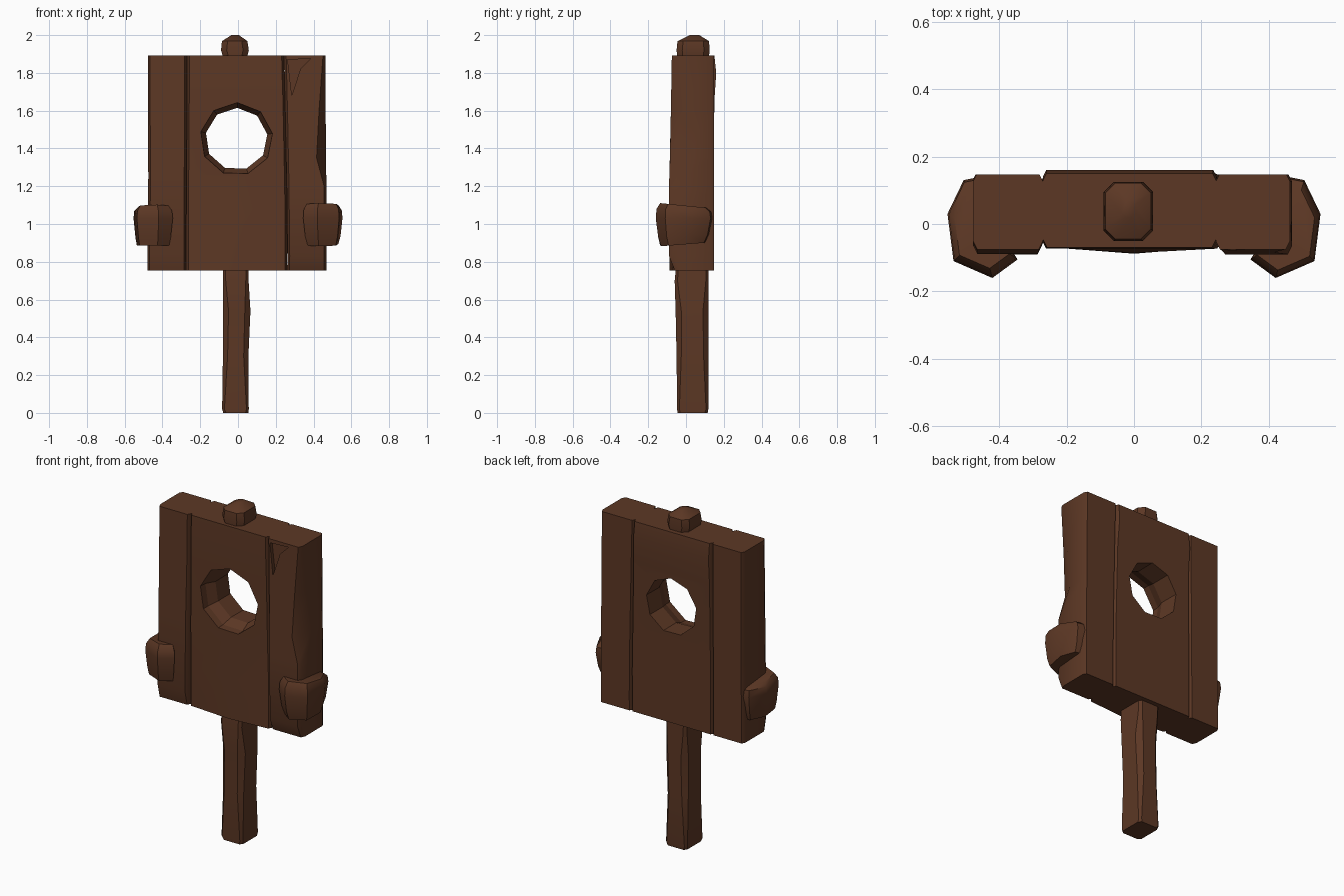
import bpy, bmesh, math
from mathutils import Vector

old = bpy.data.objects.get("Cube")
if old:
    bpy.data.objects.remove(old, do_unlink=True)

wood = bpy.data.materials.new("dark brown wood")
wood.use_nodes = True
BROWN = (0.108, 0.039, 0.018, 1)
wood.diffuse_color = BROWN
shader = wood.node_tree.nodes["Principled BSDF"]
shader.inputs["Base Color"].default_value = BROWN
shader.inputs["Roughness"].default_value = 0.9


def loft(name, rings, helper=False):
    """Skin a stack of equal-length rings and cap both ends."""
    bm = bmesh.new()
    loops = [[bm.verts.new(p) for p in ring] for ring in rings]
    n = len(loops[0])
    for a, b in zip(loops, loops[1:]):
        for i in range(n):
            j = (i + 1) % n
            bm.faces.new((a[i], a[j], b[j], b[i]))
    bm.faces.new(loops[0][::-1])
    bm.faces.new(loops[-1])
    bmesh.ops.recalc_face_normals(bm, faces=bm.faces)
    mesh = bpy.data.meshes.new(name)
    bm.to_mesh(mesh)
    bm.free()
    mesh.materials.append(wood)
    obj = bpy.data.objects.new(name, mesh)
    bpy.context.collection.objects.link(obj)
    obj.hide_render = helper
    if helper:
        obj.hide_viewport = True
        obj.display_type = 'WIRE'
    return obj


def cut(obj, cutter):
    mod = obj.modifiers.new("cut", 'BOOLEAN')
    mod.operation = 'DIFFERENCE'
    mod.solver = 'EXACT'
    mod.object = cutter


def section(x0, x1, y0, y1, z, left=0.012, right=0.012, ridge=0.0):
    """Plank cross-section with chamfered corners and a ridge on the front."""
    xm = 0.0 if x0 < 0 < x1 else (x0 + x1) / 2
    return [Vector(p) for p in (
        (x0, y0 + 2 * left, z), (x0 + left, y0, z), (xm, y0 - ridge, z),
        (x1 - right, y0, z), (x1, y0 + 2 * right, z),
        (x1, y1 - 0.02, z), (x1 - 0.01, y1, z),
        (x0 + 0.01, y1, z), (x0, y1 - 0.02, z))]


# Three upright planks of the panel
right_plank = loft("right_plank", [
    section(-0.48, -0.275, -0.07, 0.147, 0.755),
    section(-0.48, -0.275, -0.09, 0.147, 0.84),
    section(-0.475, -0.273, -0.088, 0.147, 1.25),
    section(-0.477, -0.27, -0.08, 0.147, 1.6),
    section(-0.477, -0.27, -0.075, 0.147, 1.893)])
middle_plank = loft("middle_plank", [
    section(-0.275, 0.26, -0.068, 0.147, 0.755, ridge=0.02),
    section(-0.275, 0.262, -0.068, 0.147, 1.0, ridge=0.018),
    section(-0.273, 0.258, -0.073, 0.147, 1.25),
    section(-0.27, 0.25, -0.073, 0.15, 1.65),
    section(-0.27, 0.245, -0.073, 0.16, 1.8),
    section(-0.27, 0.243, -0.07, 0.15, 1.893)])
left_plank = loft("left_plank", [
    section(0.26, 0.468, -0.06, 0.147, 0.755),
    section(0.262, 0.468, -0.09, 0.147, 0.83),
    section(0.258, 0.468, -0.09, 0.147, 1.2),
    section(0.255, 0.466, -0.085, 0.147, 1.35, right=0.05),
    section(0.25, 0.464, -0.08, 0.147, 1.6, right=0.035),
    section(0.243, 0.462, -0.075, 0.147, 1.893)])

# Rough viewing hole, wider at the front
def circle(radius, y, turn=0.15):
    return [(-0.008 + radius * math.cos(turn + i * math.tau / 9), y,
             1.45 + radius * math.sin(turn + i * math.tau / 9)) for i in range(9)]


hole = loft("hole_cutter", [circle(0.2, -0.2), circle(0.19, -0.03),
                            circle(0.165, 0.03), circle(0.168, 0.25)], helper=True)
cut(middle_plank, hole)

# Shallow split at the top of the left plank
split = loft("split_cutter", [
    [(0.263, y, 1.87), (0.385, y, 1.875), (0.33, y, 1.82), (0.285, y, 1.68)]
    for y in (-0.2, -0.055)], helper=True)
cut(left_plank, split)


# Square post with uneven hewn sides
def square(x0, x1, y0, y1, z, c=0.012):
    return [(x0 + c, y0, z), (x1 - c, y0, z), (x1, y0 + c, z), (x1, y1 - c, z),
            (x1 - c, y1, z), (x0 + c, y1, z), (x0, y1 - c, z), (x0, y0 + c, z)]


loft("post", [square(-0.078, 0.055, -0.045, 0.115, 0.0, 0.015),
              square(-0.084, 0.057, -0.047, 0.118, 0.02),
              square(-0.08, 0.055, -0.05, 0.118, 0.3, 0.025),
              square(-0.08, 0.066, -0.055, 0.12, 0.54, 0.03),
              square(-0.08, 0.056, -0.06, 0.12, 0.7, 0.015),
              square(-0.08, 0.056, -0.05, 0.12, 0.8)])

# Faceted post cap above the panel
loft("post_cap", [square(-0.075, 0.045, -0.045, 0.12, 1.87, 0.03),
                  square(-0.09, 0.057, -0.05, 0.125, 1.92, 0.03),
                  square(-0.085, 0.05, -0.045, 0.122, 1.968, 0.03),
                  square(-0.035, 0.005, 0.02, 0.07, 2.0, 0.012)])

# Chunky clamps wrapping each side edge onto the front
CLAMP = [(0.455, 0.14), (0.505, 0.13), (0.553, 0.03), (0.535, -0.11),
         (0.42, -0.16), (0.345, -0.105), (0.375, -0.06), (0.455, -0.06)]


def clamp(name, side, levels):
    core = Vector((0.455, -0.03))
    rings = []
    for size, z, tilt in levels:
        ring = []
        for p in CLAMP:
            q = core + (Vector(p) - core) * size
            ring.append((side * q.x, q.y, z - tilt * (q.y + 0.16)))
        rings.append(ring)
    loft(name, rings)


clamp("right_clamp", -1, [(0.82, 0.885, 0), (0.9, 0.93, 0), (1, 1.03, 0),
                          (0.96, 1.07, 0), (0.78, 1.105, 0.1)])
clamp("left_clamp", 1, [(0.78, 0.88, -0.08), (0.9, 0.93, -0.05), (1, 1.03, 0),
                        (0.97, 1.08, 0.05), (0.82, 1.113, 0.1)])

# Smooth shading with sharp edges kept
bpy.ops.object.select_all(action='DESELECT')
for obj in bpy.context.collection.objects:
    if obj.type == 'MESH' and not obj.hide_render:
        obj.select_set(True)
        bpy.context.view_layer.objects.active = obj
bpy.ops.object.shade_smooth_by_angle(angle=math.radians(35))
